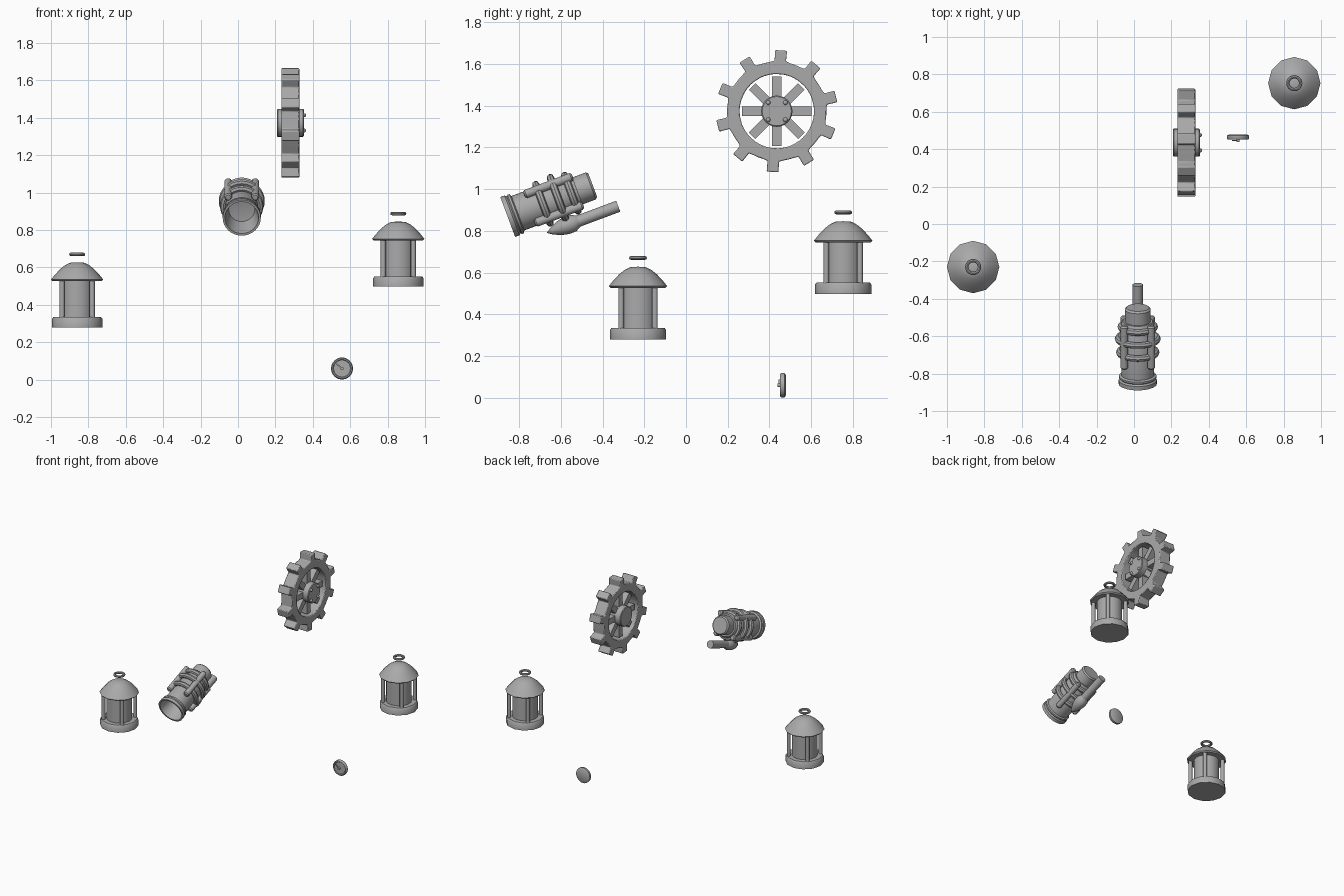
import bpy, bmesh, math
from mathutils import Matrix, Vector

if "Cube" in bpy.data.objects:
    bpy.data.objects.remove(bpy.data.objects["Cube"])

GREY = (0.4, 0.4, 0.4, 1)
metal = bpy.data.materials.new("plain grey")
metal.use_nodes = True
metal.diffuse_color = GREY
metal.node_tree.nodes["Principled BSDF"].inputs["Base Color"].default_value = GREY


def frame(origin, x, y, z):
    m = Matrix((x, y, z)).transposed().to_4x4()
    m.translation = origin
    return m


def finish(name, bm, matrix, angle=40):
    bmesh.ops.recalc_face_normals(bm, faces=bm.faces)
    mesh = bpy.data.meshes.new(name)
    bm.to_mesh(mesh)
    bm.free()
    mesh.materials.append(metal)
    obj = bpy.data.objects.new(name, mesh)
    bpy.context.collection.objects.link(obj)
    obj.matrix_world = matrix
    bpy.ops.object.select_all(action='DESELECT')
    obj.select_set(True)
    bpy.context.view_layer.objects.active = obj
    bpy.ops.object.shade_smooth_by_angle(angle=math.radians(angle))
    return obj


def lathe(name, profile, matrix, sides=24, closed=False, turn=0.0):
    """Revolve (radius, height) points around local z."""
    bm = bmesh.new()
    verts = [bm.verts.new((r, 0, h)) for r, h in profile]
    pairs = list(zip(verts, verts[1:] + verts[:1]))
    edges = [bm.edges.new(p) for p in (pairs if closed else pairs[:-1])]
    bmesh.ops.spin(bm, geom=verts + edges, cent=(0, 0, 0), axis=(0, 0, 1),
                   angle=2 * math.pi, steps=sides, use_duplicate=False)
    bmesh.ops.remove_doubles(bm, verts=bm.verts, dist=0.0004)
    return finish(name, bm, matrix @ Matrix.Rotation(turn, 4, 'Z'))


def rod(name, r, z0, z1, matrix, sides=16):
    return lathe(name, [(0, z0), (r, z0), (r, z1), (0, z1)], matrix, sides)


def ring(name, major, minor, height, matrix, sides=32):
    points = [(major + minor * math.cos(k * math.pi / 4),
               height + minor * math.sin(k * math.pi / 4)) for k in range(8)]
    return lathe(name, points, matrix, sides, closed=True)


def box(name, size, matrix):
    bm = bmesh.new()
    bmesh.ops.create_cube(bm, size=1)
    bmesh.ops.scale(bm, vec=size, verts=bm.verts)
    return finish(name, bm, matrix)


# Two lanterns
def lantern(side, origin):
    m = Matrix.Translation(origin)
    lathe(side + "_lantern_base", [(0, 0), (0.135, 0), (0.135, 0.045), (0.127, 0.055), (0, 0.055)], m, 12)
    rod(side + "_lantern_glass", 0.09, 0.05, 0.25, m, 24)
    for k in range(4):
        a = math.radians(45 + 90 * k)
        post = m @ Matrix.Translation((0.114 * math.cos(a), 0.114 * math.sin(a), 0))
        rod(f"{side}_lantern_post_{k + 1}", 0.014, 0.05, 0.25, post, 10)
    lathe(side + "_lantern_roof", [(0, 0.247), (0.132, 0.247), (0.14, 0.255), (0.118, 0.282),
                                   (0.09, 0.312), (0.065, 0.332), (0.04, 0.345), (0, 0.348)], m, 12)
    ring(side + "_lantern_ring", 0.034, 0.009, 0.39, m, 24)


lantern("right", (-0.86, -0.23, 0.28))
lantern("left", (0.857, 0.753, 0.498))

# Toothed wheel: local z runs along world x
wheel = frame((0.28, 0.435, 1.373), (0, 1, 0), (0, 0, 1), (1, 0, 0))
HALF = 0.048
bm = bmesh.new()
rows = []
tooth = [(-18, 0.238), (-12, 0.238), (-6.5, 0.242), (-5.6, 0.293),
         (5.6, 0.293), (6.5, 0.242), (12, 0.238)]
for t in range(10):
    for da, r in tooth:
        a = math.radians(86 + 36 * t + da)
        d = Vector((math.cos(a), math.sin(a), 0))
        rows.append([bm.verts.new(d * rad + Vector((0, 0, z)))
                     for rad, z in ((r, -HALF), (r, HALF), (0.178, HALF), (0.178, -HALF))])
for a, b in zip(rows, rows[1:] + rows[:1]):
    for k in range(4):
        j = (k + 1) % 4
        bm.faces.new((a[k], a[j], b[j], b[k]))
rim = finish("wheel_toothed_rim", bm, wheel, 30)
bevel = rim.modifiers.new("soft_edges", 'BEVEL')
bevel.width = 0.008
bevel.segments = 2

for k in range(8):
    turn = Matrix.Rotation(k * math.pi / 4, 4, 'Z')
    box(f"wheel_spoke_{k + 1}", (0.12, 0.044, 0.05), wheel @ turn @ Matrix.Translation((0.107, 0, 0)))
lathe("wheel_hub", [(0, -0.072), (0.07, -0.072), (0.075, -0.067), (0.075, 0.067), (0.07, 0.072), (0, 0.072)], wheel)
for k in range(4):
    a = math.radians(45 + 90 * k)
    spot = wheel @ Matrix.Translation((0.058 * math.cos(a), 0.058 * math.sin(a), 0))
    lathe(f"hub_bolt_{k + 1}", [(0.011, 0.07), (0.011, 0.077), (0.007, 0.082), (0, 0.084)], spot, 10)

# Tilted barrel device: local z runs from the muzzle to the rear
tilt = math.radians(20.5)
c, s = math.cos(tilt), math.sin(tilt)
gun = frame((0.02, -0.854, 0.866), (-1, 0, 0), (0, -s, c), (0, c, s))
lathe("barrel", [(0, 0.14), (0.07, 0.13), (0.09, 0.0), (0.102, 0.0), (0.102, 0.022), (0.094, 0.03),
                 (0.1, 0.036), (0.1, 0.046), (0.088, 0.052), (0.088, 0.345), (0.08, 0.357),
                 (0.069, 0.357), (0.069, 0.425), (0.06, 0.435), (0, 0.435)], gun, 32)
for k, (major, h) in enumerate([(0.098, 0.18), (0.105, 0.257), (0.09, 0.325)]):
    ring(f"barrel_band_{k + 1}", major, 0.018, h, gun)
for name, x, y in (("upper_left", -1, 1), ("upper_right", 1, 1), ("lower_left", -1, -1), ("lower_right", 1, -1)):
    at = gun @ Matrix.Translation((0.072 * x, 0.073 * y, 0))
    lathe(name + "_rail", [(0, 0.11), (0.014, 0.112), (0.021, 0.12), (0.021, 0.35),
                           (0.014, 0.358), (0, 0.36)], at, 14)

# Grip below the barrel
grip = gun @ Matrix.Translation((0, -0.137, 0))
rod("grip_rod", 0.028, 0.29, 0.514, grip, 20)
lathe("grip_bulb", [(0, 0.148), (0.018, 0.175), (0.034, 0.21), (0.043, 0.25),
                    (0.042, 0.285), (0.028, 0.31), (0, 0.312)], grip, 20)

# Small round gauge facing the front: local z runs along world -y
gauge = frame((0.556, 0.46, 0.06), (1, 0, 0), (0, 0, 1), (0, -1, 0))
lathe("gauge_body", [(0, -0.018), (0.05, -0.018), (0.059, -0.012), (0.059, 0.003), (0.054, 0.009),
                     (0.048, 0.009), (0.045, 0.005), (0, 0.005)], gauge, 24)
rod("gauge_pin", 0.009, 0.0, 0.021, gauge, 12)
lean = Matrix.Rotation(math.radians(140), 4, 'Z')
box("gauge_needle", (0.04, 0.007, 0.006), gauge @ lean @ Matrix.Translation((0.018, 0, 0.013)))
